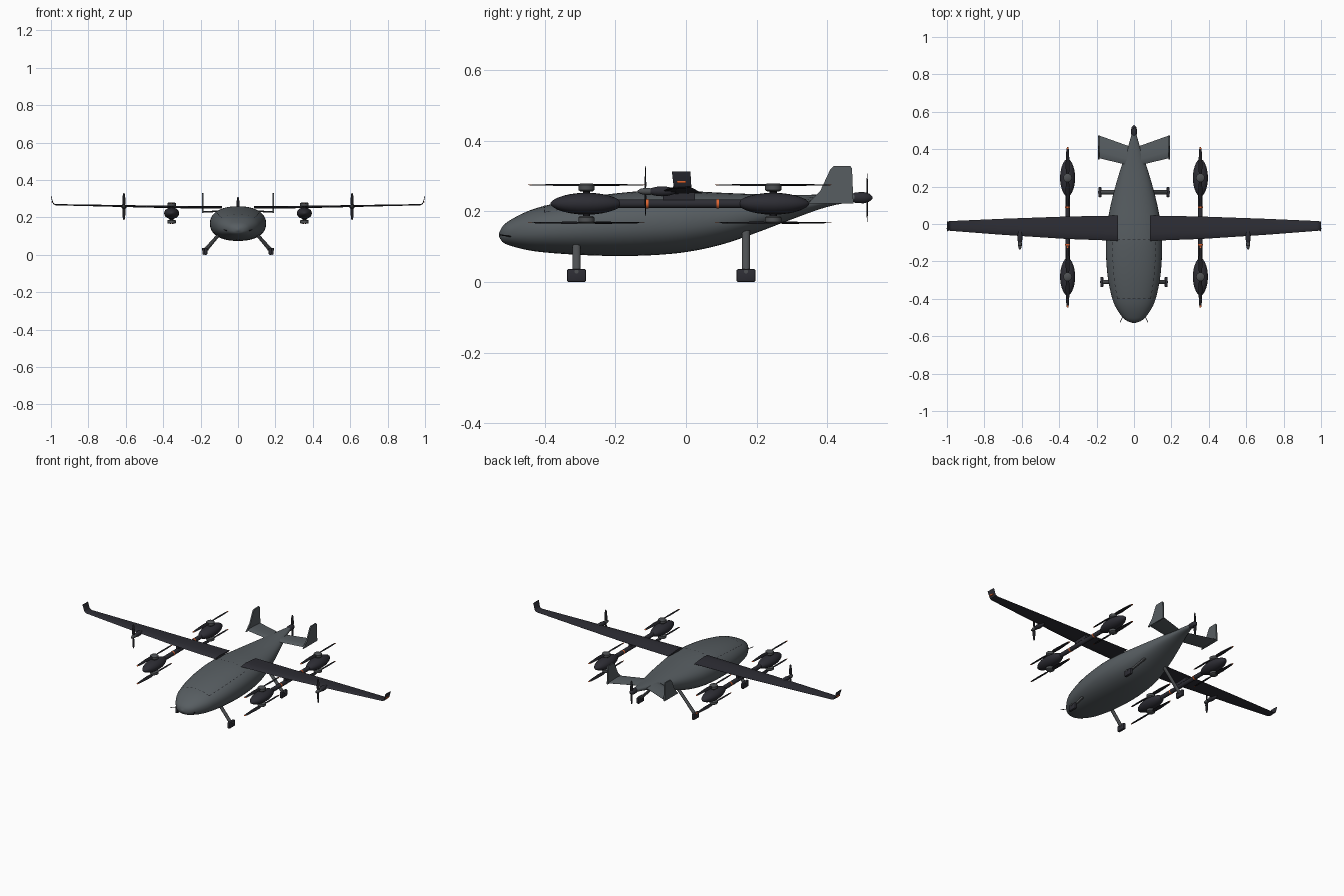
import bpy, bmesh, math
from mathutils import Vector

if "Cube" in bpy.data.objects:
    bpy.data.objects.remove(bpy.data.objects["Cube"])


def material(name, r, g, b):
    m = bpy.data.materials.new(name)
    m.diffuse_color = (r, g, b, 1)
    m.use_nodes = True
    m.node_tree.nodes["Principled BSDF"].inputs["Base Color"].default_value = m.diffuse_color
    return m


GREY = material("slate grey", 0.095, 0.11, 0.12)
DARK = material("dark carbon", 0.026, 0.026, 0.034)
BLACK = material("near black", 0.012, 0.012, 0.015)
METAL = material("motor grey", 0.075, 0.08, 0.085)
ORANGE = material("orange", 0.75, 0.13, 0.03)


def finish(name, bm, mat, angle=40):
    bmesh.ops.recalc_face_normals(bm, faces=bm.faces)
    me = bpy.data.meshes.new(name)
    bm.to_mesh(me)
    bm.free()
    ob = bpy.data.objects.new(name, me)
    bpy.context.collection.objects.link(ob)
    me.materials.append(mat)
    bpy.ops.object.select_all(action='DESELECT')
    bpy.context.view_layer.objects.active = ob
    ob.select_set(True)
    bpy.ops.object.shade_smooth_by_angle(angle=math.radians(angle))
    return ob


def loft(name, rings, mat, angle=40):
    """Skin a list of equal-length closed rings and cap both ends."""
    bm = bmesh.new()
    vs = [[bm.verts.new(p) for p in r] for r in rings]
    n = len(rings[0])
    for a, b in zip(vs, vs[1:]):
        for i in range(n):
            bm.faces.new((a[i], a[(i + 1) % n], b[(i + 1) % n], b[i]))
    bm.faces.new(vs[0])
    bm.faces.new(vs[-1][::-1])
    return finish(name, bm, mat, angle)


def revolve(name, centre, axis, profile, mat, sx=1.0, n=20):
    """Profile of (distance along axis, radius); axis is 'Y' or 'Z'."""
    c = Vector(centre)
    rings = []
    for t, r in profile:
        ring = []
        for i in range(n):
            a = math.tau * i / n
            u, v = r * sx * math.cos(a), r * math.sin(a)
            ring.append(c + (Vector((u, t, v)) if axis == 'Y' else Vector((u, v, t))))
        rings.append(ring)
    return loft(name, rings, mat)


def rod(name, a, b, r, mat, n=12, flat=1.0):
    a, b = Vector(a), Vector(b)
    d = (b - a).normalized()
    u = d.cross(Vector((0, 1, 0)) if abs(d.y) < .9 else Vector((0, 0, 1))).normalized()
    v = d.cross(u)
    ring = [u * r * flat * math.cos(math.tau * i / n) + v * r * math.sin(math.tau * i / n) for i in range(n)]
    return loft(name, [[p + q for q in ring] for p in (a, b)], mat)


def box(name, centre, size, mat, bevel=0.0):
    bm = bmesh.new()
    bmesh.ops.create_cube(bm, size=1)
    for v in bm.verts:
        v.co = Vector([c + s * k for c, s, k in zip(centre, size, v.co)])
    if bevel:
        bmesh.ops.bevel(bm, geom=bm.edges[:], offset=bevel, segments=2, affect='EDGES', profile=.5)
    return finish(name, bm, mat)


# Fuselage stations: y, half width, bottom z, top z
ST = [(-.530, .004, .130, .138), (-.520, .034, .114, .157), (-.500, .060, .104, .174), (-.45, .095, .091, .200),
      (-.40, .116, .084, .216), (-.30, .138, .077, .237), (-.20, .148, .074, .251), (-.10, .150, .076, .259),
      (0, .143, .085, .258), (.10, .125, .106, .253), (.20, .100, .140, .249), (.30, .070, .178, .247),
      (.40, .036, .213, .248), (.485, .011, .230, .250)]
POW = 2.25


def station(y):
    """Smoothly interpolated half width, bottom and top at y."""
    i = max(k for k in range(len(ST) - 1) if ST[k][0] <= y + 1e-9)
    p0, p1, p2, p3 = ST[max(i - 1, 0)], ST[i], ST[i + 1], ST[min(i + 2, len(ST) - 1)]
    h = p2[0] - p1[0]
    t = (y - p1[0]) / h
    out = []
    for k in (1, 2, 3):
        m1 = (p2[k] - p0[k]) / (p2[0] - p0[0]) * h
        m2 = (p3[k] - p1[k]) / (p3[0] - p1[0]) * h
        out.append((2*t**3 - 3*t*t + 1) * p1[k] + (t**3 - 2*t*t + t) * m1
                   + (3*t*t - 2*t**3) * p2[k] + (t**3 - t*t) * m2)
    return out


def sec(y, n=40):
    w, lo, hi = station(y)
    zc, h = (lo + hi) / 2, (hi - lo) / 2
    ring = []
    for i in range(n):
        a = math.tau * i / n
        c, s = math.cos(a), math.sin(a)
        ring.append((w * math.copysign(abs(c) ** (2 / POW), c), y,
                     zc + h * math.copysign(abs(s) ** (2 / POW), s)))
    return ring


ys = [a[0] + (b[0] - a[0]) * k / 4 for a, b in zip(ST, ST[1:]) for k in range(4)] + [ST[-1][0]]
loft("fuselage", [sec(y) for y in ys], GREY, 60)


# Dashed hatch outline lying on the upper skin
def skin(x, y):
    w, lo, hi = station(y)
    f = max(0, 1 - min(1, abs(x) / w) ** POW) ** (1 / POW)
    return Vector((x, y, (lo + hi) / 2 + (hi - lo) / 2 * f + .0012))


bm = bmesh.new()


def dash(a, b):
    d = (Vector(b) - Vector(a)).normalized() * .0013
    pts = [(p[0] + s * d.y, p[1] - s * d.x) for p, s in ((a, 1), (a, -1), (b, -1), (b, 1))]
    bm.faces.new([bm.verts.new(skin(*p)) for p in pts])


for k in range(10):
    y0, y1 = -.40 + k * .032, -.40 + k * .032 + .016
    for s in (-1, 1):
        dash((s * .76 * station(y0)[0], y0), (s * .76 * station(y1)[0], y1))
for k in range(-3, 4):
    for y in (-.40, -.085):
        dash((k * .027 - .007, y), (k * .027 + .007, y))
finish("hatch_seams", bm, BLACK)


def foil(x, y0, y1, z, t, lean=0.0):
    """Airfoil ring in the yz plane; lean turns thickness towards x."""
    shape = [(0, 0), (.06, .6), (.3, 1), (.65, .65), (1, .06), (1, -.06), (.65, -.4), (.3, -.6), (.06, -.45)]
    return [(x - t / 2 * k * math.sin(lean), y0 + (y1 - y0) * u, z + t / 2 * k * math.cos(lean)) for u, k in shape]


def propeller(name, centre, axis, radius, chord, mat, tip=None):
    """Two tapered, twisted blades; spin axis 'Z' lies along y, axis 'Y' stands up."""
    c = Vector(centre)
    plan = [(.05, .5), (.2, .9), (.4, 1), (.7, .8), (.93, .6), (1, .3)]
    for s in (-1, 1):
        rings = []
        for r, w in plan:
            tw = math.radians(22 - 16 * r)
            ring = []
            for u, v in ((-.5, 0), (-.2, .09), (.2, .08), (.5, 0), (.2, -.07), (-.2, -.07)):
                p, q = u * w * chord, v * w * chord
                p, q = p * math.cos(tw) - q * math.sin(tw), p * math.sin(tw) + q * math.cos(tw)
                ring.append(c + (Vector((s * p, s * r * radius, q)) if axis == 'Z' else Vector((s * p, q, s * r * radius))))
            rings.append(ring)
        ob = loft(name, rings, mat)
        if tip:
            ob.data.materials.append(tip)
            for f in ob.data.polygons:
                if abs(f.center.y - c.y) > .95 * radius:
                    f.material_index = 1


def bulb(length, r, n=14, power=.6):
    return [(-length * math.cos(math.pi * k / n), max(.0008, r * math.sin(math.pi * k / n) ** (2 * power)))
            for k in range(n + 1)]


for side in (-1, 1):
    X = lambda rings: [[(side * p[0], p[1], p[2]) for p in r] for r in rings]

    # Wing with turned-up tip
    loft("wing", X([foil(.085, -.090, .045, .252, .018), foil(.36, -.080, .040, .254, .016),
                    foil(.70, -.058, .028, .261, .012), foil(.975, -.037, .016, .267, .008),
                    foil(.986, -.036, .016, .271, .007, .7), foil(.991, -.036, .014, .280, .005, 1.3),
                    foil(1.0, -.040, .013, .313, .004, 1.4)]), DARK)
    box("tip_mark", (side * .9945, -.013, .283), (.007, .026, .006), ORANGE)

    # Wing motor pod and tractor propeller
    x = side * .61
    revolve("wing_pod", (x, -.068, .257), 'Y', bulb(.042, .014), DARK)
    revolve("wing_spinner", (x, -.112, .257), 'Y', [(-.026, .001), (-.018, .007), (-.004, .010), (.012, .010)], METAL)
    propeller("wing_propeller", (x, -.115, .258), 'Y', .071, .018, BLACK)

    # Lift boom, pylon and bands
    x = side * .355
    rod("lift_boom", (x, -.36, .222), (x, .33, .222), .0125, DARK)
    box("boom_pylon", (x, -.02, .243), (.016, .09, .022), DARK)
    for y in (-.11, .09):
        rod("boom_band", (x, y - .004, .222), (x, y + .004, .222), .0132, ORANGE)

    # Lift pods with stacked rotors
    for y in (-.282, .247):
        revolve("lift_pod", (x, y, .222), 'Y', bulb(.102, .031), DARK, sx=1.3)
        for z0, z1, zr in ((.257, .279, .275), (.166, .187, .168)):
            revolve("lift_motor", (x, y, 0), 'Z', [(z0, .018), (z0 + .004, .023), (z1 - .004, .023), (z1, .018)], METAL)
            propeller("lift_rotor", (x, y, zr), 'Z', .165, .022, BLACK, ORANGE)
        rod("motor_shaft", (x, y, .18), (x, y, .262), .010, BLACK)

    # Tailplane and upright fin
    loft("tailplane", X([foil(.015, .310, .412, .236, .014), foil(.186, .352, .473, .228, .009)]), GREY)
    outline = [(.345, .222), (.380, .258), (.408, .318), (.417, .328), (.465, .329), (.470, .322), (.474, .222)]
    loft("tail_fin", [[(side * fx, y, z) for y, z in outline] for fx in (.184, .192)], GREY)

    # Landing legs and feet
    for y, top, fx in ((-.31, (.095, .115), .172), (.17, (.045, .172), .182)):
        rod("landing_leg", (side * top[0], y, top[1]), (side * fx, y, .022), .011, METAL, flat=.7)
        box("landing_foot", (side * fx, y, .0185), (.016, .054, .037), DARK, .005)
        rod("foot_axle", (side * (fx - .013), y, .030), (side * (fx + .011), y, .030), .006, METAL)

    # Nose probe
    rod("nose_probe", (side * .058, -.490, .128), (side * .075, -.527, .134), .0018, BLACK, 8)

# Pusher propeller at the tail
revolve("tail_spinner", (0, .498, .239), 'Y', [(-.032, .009), (-.018, .015), (.005, .016), (.020, .012), (.030, .003)], DARK)
propeller("tail_propeller", (0, .513, .239), 'Y', .069, .018, BLACK)
